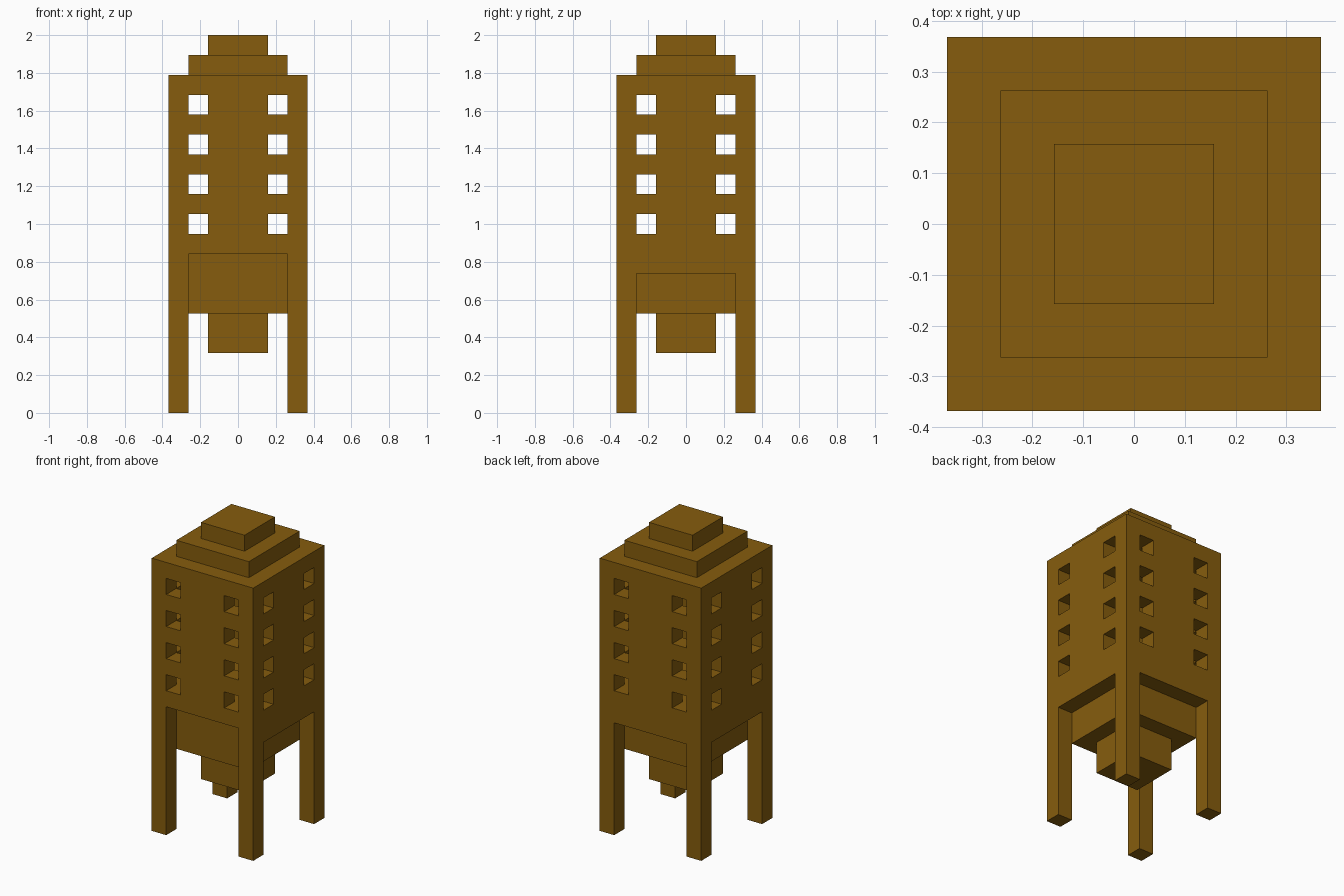
import bpy

# Remove only the default cube
cube = bpy.data.objects.get("Cube")
if cube:
    bpy.data.objects.remove(cube, do_unlink=True)

U = 2 / 19  # one block; the tower is 19 blocks tall

brown = bpy.data.materials.new("warm brown")
rgba = (0.237, 0.108, 0.004, 1)
brown.diffuse_color = rgba
brown.use_nodes = True
bsdf = brown.node_tree.nodes["Principled BSDF"]
bsdf.inputs["Base Color"].default_value = rgba
bsdf.inputs["Roughness"].default_value = 0.9


def box(name, x, y, z):
    """Box from (min, max) ranges given in blocks."""
    spans = (x, y, z)
    bpy.ops.mesh.primitive_cube_add(size=1)
    ob = bpy.context.object
    ob.name = name
    size = [(b - a) * U for a, b in spans]
    centre = [(a + b) / 2 * U for a, b in spans]
    for v in ob.data.vertices:
        v.co = [c * s + m for c, s, m in zip(v.co, size, centre)]
    ob.data.materials.append(brown)
    return ob


def carve(target, x, y, z):
    """Cut a box out of the target."""
    cutter = box("cutter", x, y, z)
    cutter.hide_render = True
    mod = target.modifiers.new("carve", 'BOOLEAN')
    mod.operation = 'DIFFERENCE'
    mod.solver = 'EXACT'
    mod.object = cutter
    bpy.context.view_layer.objects.active = target
    bpy.ops.object.modifier_apply(modifier=mod.name)
    bpy.data.objects.remove(cutter, do_unlink=True)


inner, outer = (-2.5, 2.5), (-4, 4)

# Tower body with four corner legs
tower = box("tower_body", (-3.5, 3.5), (-3.5, 3.5), (0, 17))

# Open space between the legs
carve(tower, inner, outer, (-1, 5))
carve(tower, outer, inner, (-1, 5))

# Recessed panels above the legs, taller at the front
carve(tower, inner, (-4, -2.5), (4, 8))
carve(tower, inner, (2.5, 4), (4, 7))
carve(tower, (-4, -2.5), inner, (4, 7))
carve(tower, (2.5, 4), inner, (4, 7))

# Hollow interior
carve(tower, inner, inner, (9, 16))

# Four rows of paired windows on every side
for z in (9, 11, 13, 15):
    for x in (-2.5, 1.5):
        carve(tower, (x, x + 1), outer, (z, z + 1))
        carve(tower, outer, (x, x + 1), (z, z + 1))

# Stepped roof and hanging lower block
box("roof_lower_step", inner, inner, (17, 18))
box("roof_upper_step", (-1.5, 1.5), (-1.5, 1.5), (18, 19))
box("hanging_block", (-1.5, 1.5), (-1.5, 1.5), (3, 5))
